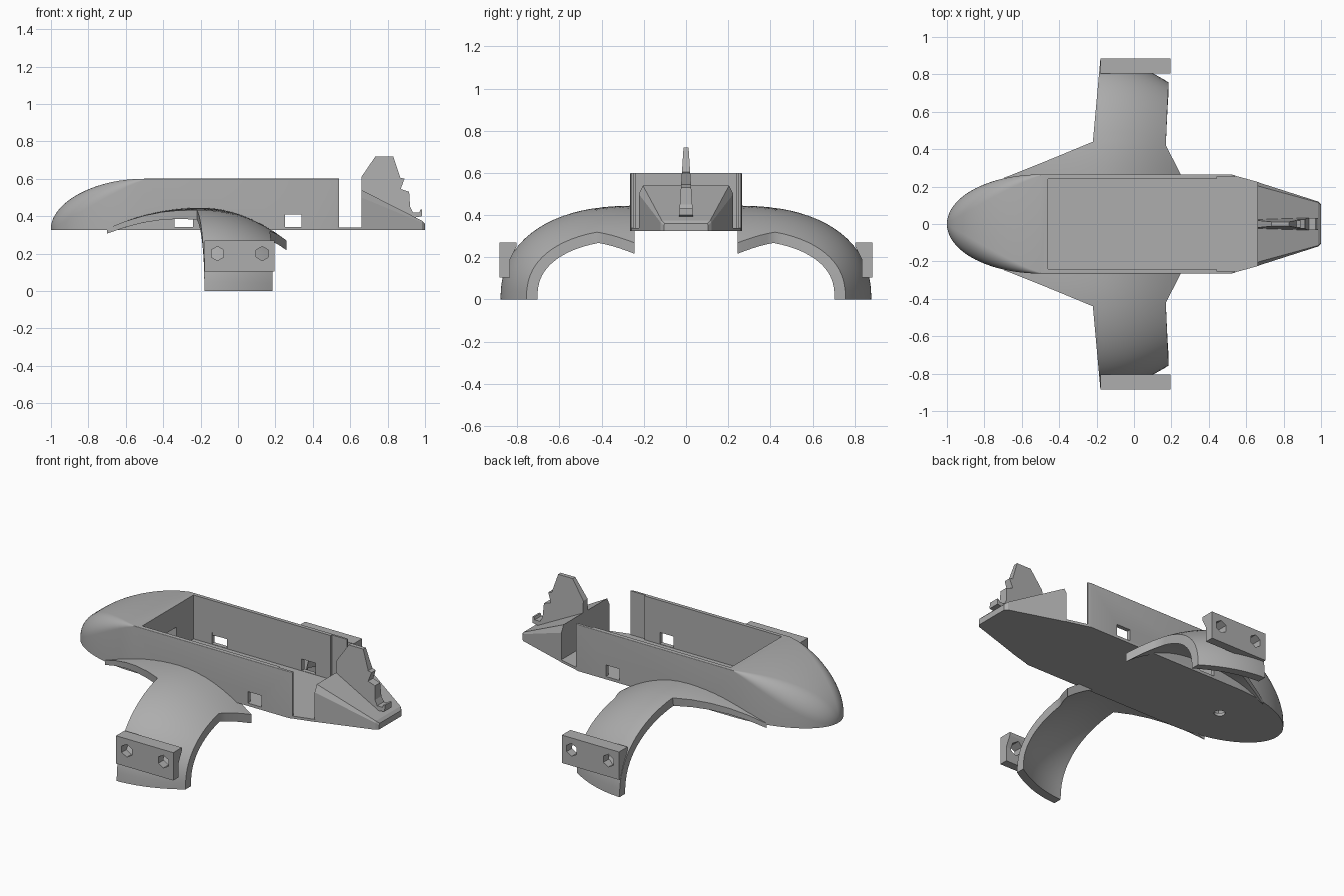
import bpy, bmesh, math
from mathutils import Matrix

if "Cube" in bpy.data.objects:
    bpy.data.objects.remove(bpy.data.objects["Cube"])

grey = bpy.data.materials.new("plain_grey")
grey.use_nodes = True
colour = (0.42, 0.42, 0.42, 1)
grey.diffuse_color = colour
grey.node_tree.nodes["Principled BSDF"].inputs["Base Color"].default_value = colour


def finish(name, bm):
    bmesh.ops.recalc_face_normals(bm, faces=bm.faces)
    mesh = bpy.data.meshes.new(name)
    bm.to_mesh(mesh)
    bm.free()
    obj = bpy.data.objects.new(name, mesh)
    mesh.materials.append(grey)
    bpy.context.collection.objects.link(obj)
    return obj


def loft(name, rings):
    """Skin a list of closed rings and cap both ends."""
    bm = bmesh.new()
    rows = [[bm.verts.new(p) for p in ring] for ring in rings]
    n = len(rows[0])
    for a, b in zip(rows, rows[1:]):
        for i in range(n):
            j = (i + 1) % n
            bm.faces.new((a[i], a[j], b[j], b[i]))
    bm.faces.new(rows[0])
    bm.faces.new(rows[-1])
    return finish(name, bm)


def box(name, x0, x1, y0, y1, z0, z1):
    return loft(name, [[(x, y0, z0), (x, y1, z0), (x, y1, z1), (x, y0, z1)] for x in (x0, x1)])


def prism(name, radius, sides, depth, place):
    bm = bmesh.new()
    bmesh.ops.create_cone(bm, cap_ends=True, segments=sides, radius1=radius,
                          radius2=radius, depth=depth, matrix=place)
    return finish(name, bm)


def activate(obj):
    bpy.ops.object.select_all(action="DESELECT")
    obj.select_set(True)
    bpy.context.view_layer.objects.active = obj


def cut(obj, cutters):
    activate(obj)
    for cutter in cutters:
        mod = obj.modifiers.new("cut", "BOOLEAN")
        mod.operation = "DIFFERENCE"
        mod.solver = "EXACT"
        mod.object = cutter
        bpy.ops.object.modifier_apply(modifier=mod.name)
        bpy.data.objects.remove(cutter)


def smooth(obj, degrees=30):
    activate(obj)
    bpy.ops.object.shade_smooth_by_angle(angle=math.radians(degrees))


def lerp(a, b, t):
    return a + (b - a) * t


BASE, FLOOR, TOP, WIDE = 0.325, 0.34, 0.6, 0.265


# Hull: rounded nose running into a square open tray
def hull_ring(x, w, top, k):
    ry, rz = k * w, k * (top - BASE)
    ring = [(x, -w, BASE)]
    for side in (-1, 1):
        for i in range(9):
            a = math.pi / 2 * (i if side < 0 else 8 - i) / 8
            ring.append((x, side * (w - ry + ry * math.cos(a)), top - rz + rz * math.sin(a)))
    return ring + [(x, w, BASE)]


rings = []
for i in range(21):
    u = 0.001 + 0.999 * (i / 20) ** 2 if i < 20 else 1
    dome = 1 - (1 - u) ** 2
    rings.append(hull_ring(u / 2 - 1, WIDE * dome ** 0.5,
                           FLOOR + (TOP - FLOOR) * dome ** 0.55, lerp(0.85, 0.015, u ** 0.8)))
rings += [hull_ring(0.52, WIDE, TOP, 0.015), hull_ring(0.54, 0.26, TOP, 0.015)]
hull = loft("hull", rings)
cut(hull, [
    box("cavity", -0.46, 0.46, -0.24, 0.24, FLOOR, 1),
    box("rear_opening", 0.44, 1, -0.25, 0.25, FLOOR, 1),
    box("rear_window", 0.25, 0.34, -1, 1, 0.342, 0.41),
    box("front_window", -0.34, -0.24, -1, 1, 0.342, 0.41),
    box("nose_pocket", -0.66, -0.44, -0.08, 0.08, 0.342, 0.47),
    prism("drain_hole", 0.03, 24, 0.2, Matrix.Translation((-0.6, 0, BASE))),
])
smooth(hull)

# Thin floor bridging the gap between tray and tail
loft("floor_bridge", [[(x, -w, BASE), (x, w, BASE), (x, w, FLOOR), (x, -w, FLOOR)]
                      for x, w in ((0.535, 0.26), (0.665, 0.224))])


# Tapered tail block
def tail_ring(x, w, top, bevel):
    return [(x, -w, BASE), (x, -w, top - 2 * bevel), (x, bevel - w, top),
            (x, w - bevel, top), (x, w, top - 2 * bevel), (x, w, BASE)]


loft("tail_block", [tail_ring(0.66, 0.224, 0.54, 0.02), tail_ring(0.985, 0.12, 0.375, 0.005),
                    tail_ring(1, 0.105, 0.36, 0.004)])

# Upright fin, thinner towards the top
outline = [(0.66, 0.5), (0.66, 0.61), (0.735, 0.72), (0.83, 0.72), (0.868, 0.605),
           (0.89, 0.6), (0.87, 0.545), (0.915, 0.53), (0.92, 0.45), (0.935, 0.42),
           (0.97, 0.42), (0.975, 0.435), (0.985, 0.435), (0.985, 0.4), (0.93, 0.39), (0.9, 0.37)]
loft("tail_fin", [[(x, s * lerp(0.033, 0.012, (z - 0.4) / 0.32), z) for x, z in outline]
                  for s in (-1, 1)])

# Drooping wings: a cambered section swept along an arch
P, ROOT, SPAN, RISE, KINK = 2.3, 0.245, 0.635, 0.445, 0.307
bend = math.asin(KINK ** (P / 2))
angles = [math.asin((KINK * i / 5) ** (P / 2)) for i in range(5)]
angles += [lerp(bend, math.pi / 2, i / 16) for i in range(17)]


def wing_ring(side, a):
    s, c = math.sin(a) ** (2 / P), max(math.cos(a), 0) ** (2 / P)
    ny, nz = s ** (P - 1) / SPAN, c ** (P - 1) / RISE
    size = math.hypot(ny, nz)
    if s < KINK:
        t = s / KINK
        front, back = lerp(-0.7, -0.22, t), lerp(0.26, 0.17, t)
    else:
        t = (s - KINK) / (1 - KINK)
        front, back = lerp(-0.22, -0.18, t), lerp(0.17, 0.185, t)
    upper, lower = [], []
    for i in range(17):
        x = lerp(front, back, i / 16)
        d = x + 0.2
        drop = 0.13 * (d / 0.54) ** 2 if d < 0 else 0.12 * (d / 0.38) ** 2
        thick = 0.052 - 0.05 * max(0, -d)
        for row, depth in ((upper, drop), (lower, drop + thick)):
            row.append((x, side * (ROOT + SPAN * s - depth * ny / size),
                        RISE * c - depth * nz / size))
    return upper + lower[::-1]


# Wing-tip clamps with hexagonal bolt holes
clamp = [(0.885, 0.105), (0.885, 0.27), (0.805, 0.27), (0.805, 0.25), (0.835, 0.19), (0.835, 0.105)]
for side, label in ((-1, "front"), (1, "rear")):
    smooth(loft(label + "_wing", [wing_ring(side, a) for a in angles]), 35)
    block = loft(label + "_clamp", [[(x, side * y, z) for y, z in clamp] for x in (-0.18, 0.195)])
    cut(block, [prism("bolt_hole", 0.038, 6, 0.3, Matrix.Translation((x, side * 0.85, 0.2))
                      @ Matrix.Rotation(math.pi / 2, 4, "X")) for x in (-0.11, 0.13)])
